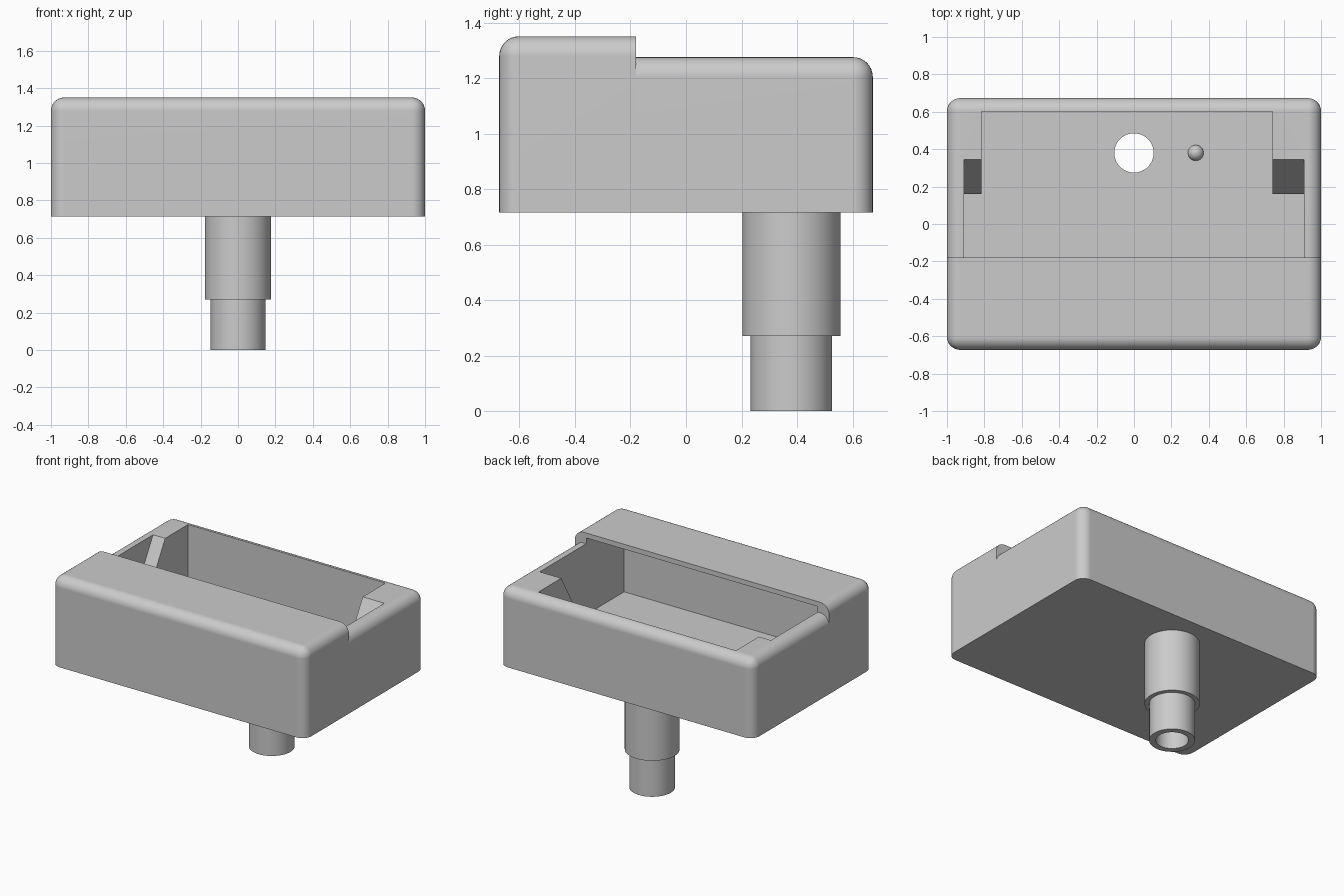
import bpy, bmesh, math
from mathutils import Matrix

cube = bpy.data.objects.get("Cube")
if cube:
    bpy.data.objects.remove(cube, do_unlink=True)

grey = bpy.data.materials.new("plain_grey")
grey.use_nodes = True
GREY = (0.6, 0.6, 0.6, 1)
grey.diffuse_color = GREY
grey.node_tree.nodes["Principled BSDF"].inputs["Base Color"].default_value = GREY

BASE, FLOOR, CEILING = 0.715, 0.77, 1.315
LOW, TALL, FILLET = 1.275, 1.35, 0.07
FRONT, STEP, BACK = -0.605, -0.18, 0.602       # y of hollow front, step, hollow back
LEDGE, LEDGE_TOP, LEDGE_Z = 0.16, 0.345, 0.955  # sloped shoulders
SIDE, LEFT_IN, RIGHT_IN = 0.91, 0.74, -0.815    # x of hollow walls
OUTLET_Y, BORE = 0.38, 0.105


def make(name, bm, inward=False):
    """Finish a mesh, with its faces turned outward or inward."""
    bmesh.ops.remove_doubles(bm, verts=bm.verts, dist=0.0001)
    bmesh.ops.recalc_face_normals(bm, faces=bm.faces)
    if inward:
        bmesh.ops.reverse_faces(bm, faces=bm.faces)
    mesh = bpy.data.meshes.new(name)
    bm.to_mesh(mesh)
    bm.free()
    mesh.materials.append(grey)
    ob = bpy.data.objects.new(name, mesh)
    bpy.context.collection.objects.link(ob)
    bpy.ops.object.select_all(action='DESELECT')
    ob.select_set(True)
    bpy.context.view_layer.objects.active = ob
    bpy.ops.object.shade_smooth_by_angle(angle=math.radians(30))
    ob.modifiers.new("even_shading", 'WEIGHTED_NORMAL').keep_sharp = True


def add_face(bm, points):
    return bm.faces.new([bm.verts.new(p) for p in points])


def pierce(bm, face):
    """Replace a level face by one with the outlet bore through it."""
    z = face.verts[0].co.z
    edges = face.edges[:]
    bmesh.ops.delete(bm, geom=[face], context='FACES_ONLY')
    ring = bmesh.ops.create_circle(bm, segments=64, radius=BORE,
                                   matrix=Matrix.Translation((0, OUTLET_Y, z)))["verts"]
    edges += list({e for v in ring for e in v.link_edges})
    bmesh.ops.triangle_fill(bm, edges=edges, use_beauty=True)


def rounded_half(top, front):
    """Box with rounded top and corners, keeping one side of the step."""
    bm = bmesh.new()
    bmesh.ops.create_cube(bm, size=1)
    bmesh.ops.scale(bm, vec=(2, 1.346, top - BASE), verts=bm.verts)
    bmesh.ops.translate(bm, vec=(0, 0, (top + BASE) / 2), verts=bm.verts)
    edges = [e for e in bm.edges if any(v.co.z > 1 for v in e.verts)]
    bmesh.ops.bevel(bm, geom=edges, offset=FILLET, segments=8, profile=0.5, affect='EDGES')
    bmesh.ops.bisect_plane(bm, geom=bm.verts[:] + bm.edges[:] + bm.faces[:],
                           plane_co=(0, STEP, 0), plane_no=(0, 1, 0),
                           clear_outer=front, clear_inner=not front)
    bm.normal_update()
    return bm


# Hood: tall front half, with the step face around its opening
bm = rounded_half(TALL, True)
arc = sorted((v.co.copy() for v in bm.verts
              if abs(v.co.y - STEP) < 0.001 and v.co.z > 1), key=lambda p: p.x)
foot = LOW - FILLET
add_face(bm, arc + [(x, STEP, z) for x, z in (
    (1, foot), (SIDE, foot), (SIDE, CEILING), (-SIDE, CEILING), (-SIDE, foot), (-1, foot))])
make("front_hood", bm)

# Rear shell: lower half with a rim around the hollow and a bored underside
bm = rounded_half(LOW, False)
top = [f for f in bm.faces if all(abs(v.co.z - LOW) < 0.001 for v in f.verts)]
bmesh.ops.delete(bm, geom=top, context='FACES')
rim_x, rim_y = 1 - FILLET, 0.673 - FILLET
add_face(bm, [(x, y, LOW) for x, y in (
    (-rim_x, STEP), (-SIDE, STEP), (-SIDE, LEDGE_TOP), (RIGHT_IN, LEDGE_TOP),
    (RIGHT_IN, BACK), (LEFT_IN, BACK), (LEFT_IN, LEDGE_TOP), (SIDE, LEDGE_TOP),
    (SIDE, STEP), (rim_x, STEP), (rim_x, rim_y), (-rim_x, rim_y))])
pierce(bm, next(f for f in bm.faces if all(abs(v.co.z - BASE) < 0.001 for v in f.verts)))
make("rear_shell", bm)

# Hollow: walls, shoulders, hood ceiling and bored floor
bm = bmesh.new()
for x, inner in ((-SIDE, RIGHT_IN), (SIDE, LEFT_IN)):
    add_face(bm, [(x, y, z) for y, z in (
        (FRONT, FLOOR), (LEDGE, FLOOR), (LEDGE, LEDGE_Z), (LEDGE_TOP, LOW),
        (STEP, LOW), (STEP, CEILING), (FRONT, CEILING))])
    add_face(bm, [(inner, y, z) for y, z in (
        (LEDGE, FLOOR), (BACK, FLOOR), (BACK, LOW), (LEDGE_TOP, LOW), (LEDGE, LEDGE_Z))])
    for (y0, z0), (y1, z1) in (((LEDGE, FLOOR), (LEDGE, LEDGE_Z)),
                               ((LEDGE, LEDGE_Z), (LEDGE_TOP, LOW))):
        add_face(bm, [(x, y0, z0), (inner, y0, z0), (inner, y1, z1), (x, y1, z1)])
add_face(bm, [(-SIDE, FRONT, FLOOR), (SIDE, FRONT, FLOOR),
              (SIDE, FRONT, CEILING), (-SIDE, FRONT, CEILING)])
add_face(bm, [(RIGHT_IN, BACK, FLOOR), (LEFT_IN, BACK, FLOOR),
              (LEFT_IN, BACK, LOW), (RIGHT_IN, BACK, LOW)])
add_face(bm, [(-SIDE, FRONT, CEILING), (SIDE, FRONT, CEILING),
              (SIDE, STEP, CEILING), (-SIDE, STEP, CEILING)])
pierce(bm, add_face(bm, [(x, y, FLOOR) for x, y in (
    (-SIDE, FRONT), (SIDE, FRONT), (SIDE, LEDGE), (LEFT_IN, LEDGE),
    (LEFT_IN, BACK), (RIGHT_IN, BACK), (RIGHT_IN, LEDGE), (-SIDE, LEDGE))]))
make("inner_hollow", bm, inward=True)

# Stepped outlet pipe, its bore reaching the floor
bm = bmesh.new()
outline = [(BORE, FLOOR), (BORE, 0), (0.147, 0), (0.147, 0.27), (0.177, 0.27), (0.177, BASE)]
verts = [bm.verts.new((r, OUTLET_Y, z)) for r, z in outline]
edges = [bm.edges.new(pair) for pair in zip(verts, verts[1:])]
bmesh.ops.spin(bm, geom=verts + edges, cent=(0, OUTLET_Y, 0), axis=(0, 0, 1),
               angle=math.tau, steps=64, use_duplicate=False)
make("outlet_pipe", bm)

# Small round stud on the floor
bm = bmesh.new()
bmesh.ops.create_uvsphere(bm, u_segments=32, v_segments=16, radius=0.042,
                          matrix=Matrix.Translation((0.33, OUTLET_Y, FLOOR)))
make("floor_stud", bm)
